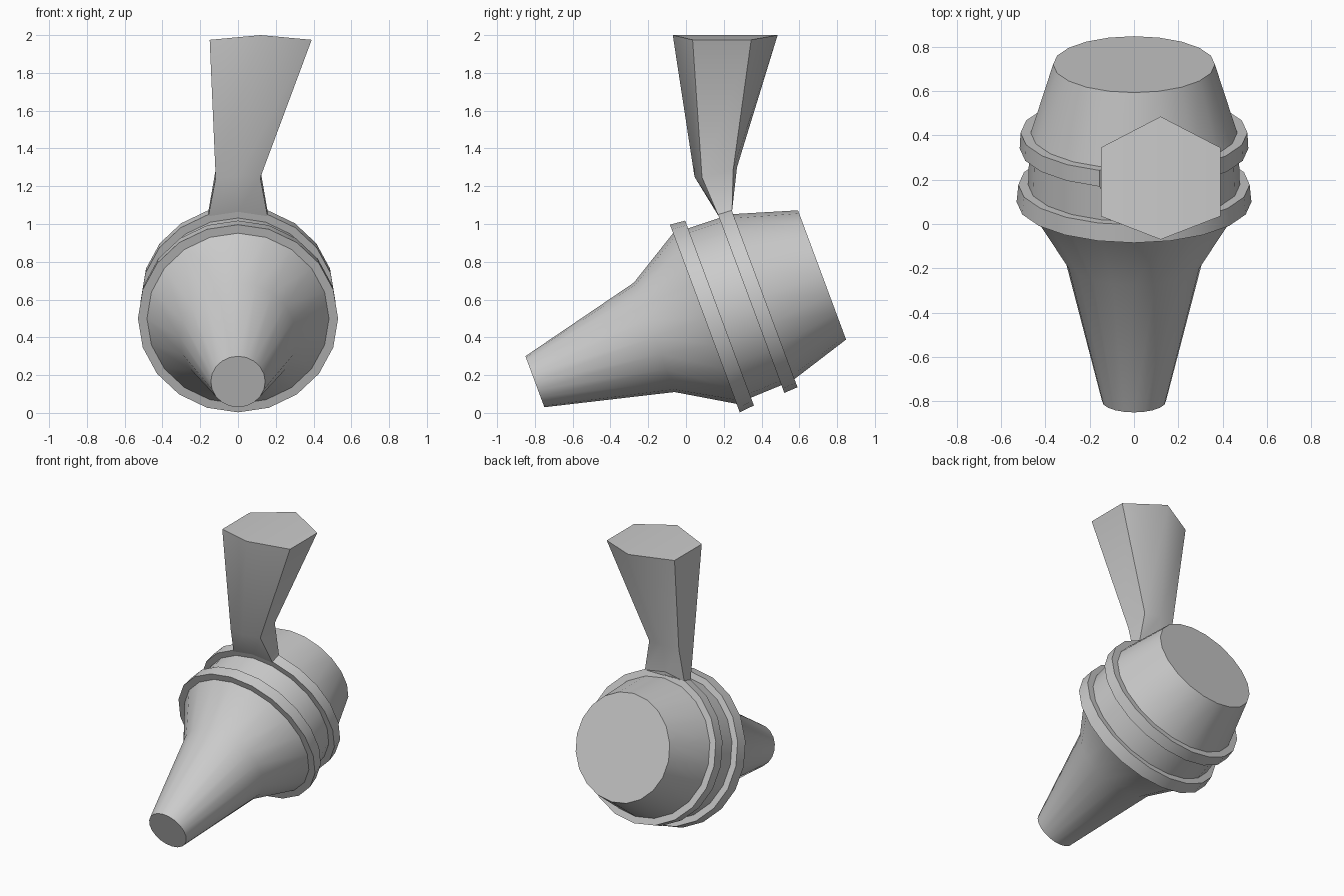
import bpy, bmesh
from math import sin, cos, pi, radians

if "Cube" in bpy.data.objects:
    bpy.data.objects.remove(bpy.data.objects["Cube"])

SIDES = 20
TILT = radians(20.4)
START = (-0.80, 0.165)          # centre of the small end (y, z)


def on_body(s, r, a):
    """Point at distance s along the tilted axis, radius r, angle a from the top."""
    h = r * cos(a)
    return (r * sin(a),
            START[0] + s * cos(TILT) - h * sin(TILT),
            START[1] + s * sin(TILT) + h * cos(TILT))


def loft(name, rings, smooth_angle, ridge=False):
    """Skin a stack of equal-length vertex rings and close both ends."""
    bm = bmesh.new()
    loops = [[bm.verts.new(p) for p in ring] for ring in rings]
    n = len(loops[0])
    for lo, hi in zip(loops, loops[1:]):
        for i in range(n):
            j = (i + 1) % n
            bm.faces.new((lo[i], lo[j], hi[j], hi[i]))
    bm.faces.new(loops[0][::-1])
    top = loops[-1]
    if ridge:                   # top cap folded along its middle
        bm.faces.new(top[:n // 2 + 1])
        bm.faces.new(top[n // 2:] + top[:1])
    else:
        bm.faces.new(top)
    bmesh.ops.recalc_face_normals(bm, faces=bm.faces)
    mesh = bpy.data.meshes.new(name)
    bm.to_mesh(mesh)
    bm.free()
    obj = bpy.data.objects.new(name, mesh)
    bpy.context.collection.objects.link(obj)
    bpy.ops.object.select_all(action='DESELECT')
    obj.select_set(True)
    bpy.context.view_layer.objects.active = obj
    bpy.ops.object.shade_smooth_by_angle(angle=radians(smooth_angle))
    return obj


# Tilted body with nozzle and two raised bands: (distance, radius)
profile = [(0, 0.144), (0.674, 0.309),
           (0.96, 0.482), (0.96, 0.53), (1.043, 0.522), (1.043, 0.478),
           (1.217, 0.472), (1.217, 0.516), (1.293, 0.512), (1.293, 0.466),
           (1.622, 0.365)]
loft("body", [[on_body(s, r, 2 * pi * i / SIDES) for i in range(SIDES)]
              for s, r in profile], 35)

# Flared handle rising from the top of the rear band
step = 2 * pi / SIDES


def hexagon(cx, hw, front, right_front, right_back, back):
    """Hexagon mirrored in x about cx; arguments are (y, z) pairs."""
    return [(cx, *front), (cx + hw, *right_front), (cx + hw, *right_back),
            (cx, *back), (cx - hw, *right_back), (cx - hw, *right_front)]


base = [on_body(s, 0.507, a) for s, a in
        ((1.217, 0), (1.217, step), (1.293, step),
         (1.293, 0), (1.293, -step), (1.217, -step))]
middle = hexagon(0, 0.118, (0.045, 1.25), (0.085, 1.245), (0.25, 1.29), (0.27, 1.30))
top = hexagon(0.12, 0.27, (-0.07, 2.0), (0.035, 1.975), (0.345, 1.975), (0.485, 2.0))
loft("handle", [base, middle, top], 55, ridge=True)
